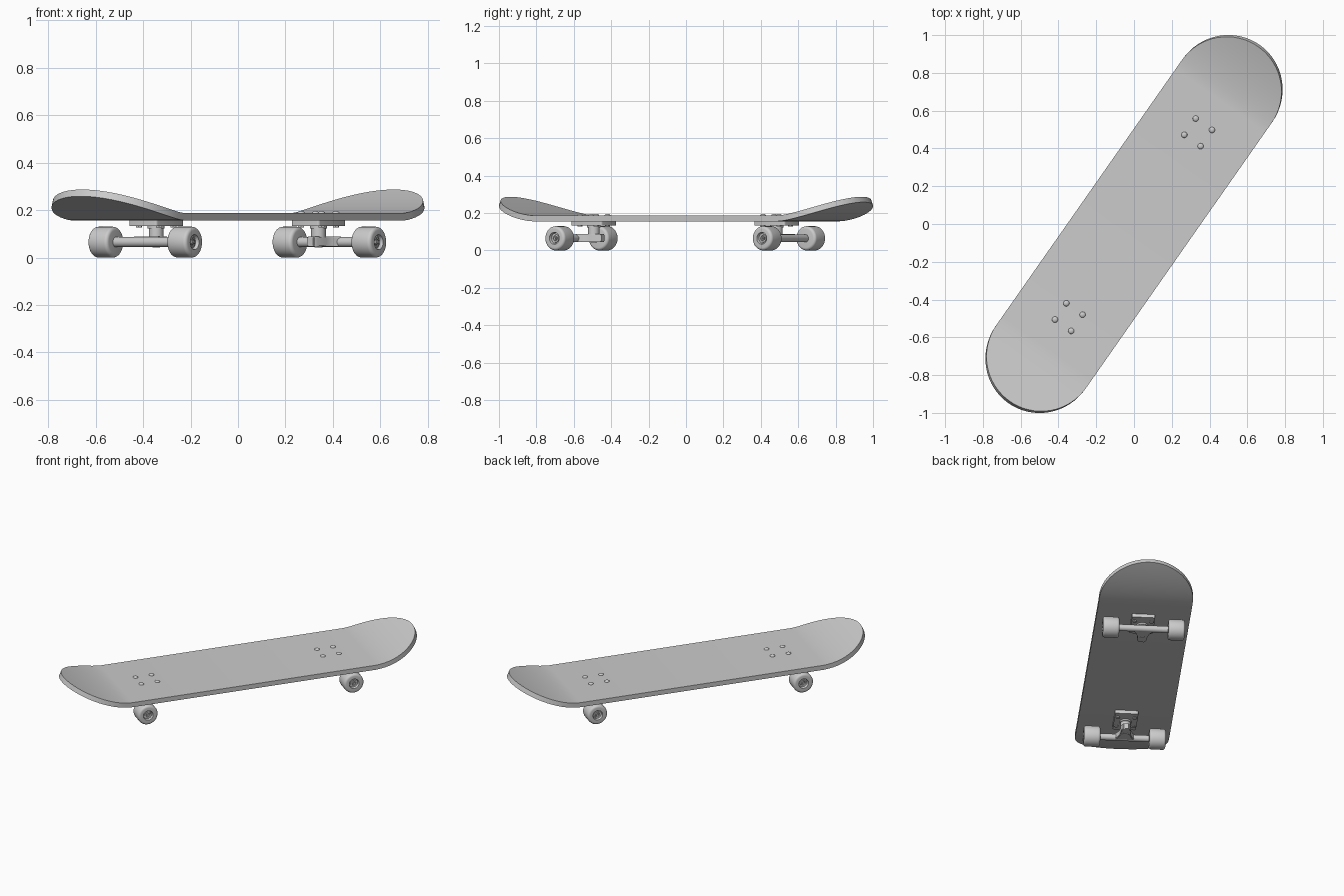
import bpy, bmesh, math
from mathutils import Matrix, Vector

if "Cube" in bpy.data.objects:
    bpy.data.objects.remove(bpy.data.objects["Cube"], do_unlink=True)

GREY = bpy.data.materials.new("light_grey")
GREY.use_nodes = True
GREY.diffuse_color = (0.6, 0.6, 0.6, 1)
GREY.node_tree.nodes["Principled BSDF"].inputs["Base Color"].default_value = (0.6, 0.6, 0.6, 1)

# The board is modelled along local y and turned in plan afterwards
TURN = math.radians(-35)
PLATE_Y, AXLE_Y, AXLE_Z = 0.597, 0.677, 0.065
BOLT = 0.0525


def finish(name, bm, angle=35):
    bmesh.ops.recalc_face_normals(bm, faces=bm.faces)
    mesh = bpy.data.meshes.new(name)
    bm.to_mesh(mesh)
    bm.free()
    mesh.materials.append(GREY)
    obj = bpy.data.objects.new(name, mesh)
    bpy.context.collection.objects.link(obj)
    obj.rotation_euler.z = TURN
    bpy.ops.object.select_all(action='DESELECT')
    obj.select_set(True)
    bpy.context.view_layer.objects.active = obj
    bpy.ops.object.shade_smooth_by_angle(angle=math.radians(angle))
    return obj


def lathe(bm, profile, matrix, steps=32):
    """Spin (height, radius) points about z, then place the result."""
    verts = [bm.verts.new((r, 0, h)) for h, r in profile]
    edges = [bm.edges.new(pair) for pair in zip(verts, verts[1:])]
    bmesh.ops.spin(bm, geom=verts + edges, axis=(0, 0, 1), cent=(0, 0, 0),
                   angle=math.tau, steps=steps, use_duplicate=False)
    new = [v for v in bm.verts if not v.tag]
    bmesh.ops.remove_doubles(bm, verts=new, dist=0.0001)
    for v in bm.verts:
        if not v.tag:
            v.co = matrix @ v.co
            v.tag = True


def disc(bm, x, y, z0, z1, r, steps=24):
    lathe(bm, [(z0, 0), (z0, r), (z1, r), (z1, 0)], Matrix.Translation((x, y, 0)), steps)


def prism(bm, outline, z0, z1):
    face = bm.faces.new([bm.verts.new((x, y, z0)) for x, y in outline])
    res = bmesh.ops.extrude_face_region(bm, geom=[face])
    top = [g for g in res["geom"] if isinstance(g, bmesh.types.BMVert)]
    bmesh.ops.translate(bm, verts=top, vec=(0, 0, z1 - z0))


# Deck: rounded ends that kick upwards, thickness square to the slope
HALF_W, CAP_Y, KICK_Y, TOP_Z, THICK = 0.29, 0.856, 0.80, 0.187, 0.031
KICK_LEN, KICK_RISE = 0.346, 0.1


def section(y, w):
    t = max(0, abs(y) - KICK_Y) / KICK_LEN
    slope = math.copysign(1.5 * KICK_RISE / KICK_LEN * t ** 0.5, y)
    top = Vector((0, y, TOP_Z + KICK_RISE * t ** 1.5))
    low = top - THICK * Vector((0, -slope, 1)).normalized()
    return [(-w, *top.yz), (w, *top.yz), (w, *low.yz), (-w, *low.yz)]


half = [(KICK_Y, HALF_W), (0.83, HALF_W)]
half += [(CAP_Y + HALF_W * math.sin(a), HALF_W * math.cos(a))
         for a in (math.pi / 2 * i / 16 for i in range(17))]
stations = [(-y, w) for y, w in reversed(half)] + half
bm = bmesh.new()
rings = [[bm.verts.new(co) for co in section(y, w)] for y, w in stations]
for a, b in zip(rings, rings[1:]):
    for i in range(4):
        j = (i + 1) % 4
        bm.faces.new((a[i], a[j], b[j], b[i]))
bmesh.ops.remove_doubles(bm, verts=bm.verts, dist=0.0001)
finish("deck", bm)
truck = []

# Base plate with rounded corners
bm = bmesh.new()
outline = []
for k, (sx, sy) in enumerate(((1, 1), (-1, 1), (-1, -1), (1, -1))):
    for j in range(5):
        a = math.pi / 2 * (k + j / 4)
        outline.append((sx * 0.061 + 0.011 * math.cos(a),
                        PLATE_Y + sy * 0.09 + 0.011 * math.sin(a)))
prism(bm, outline, 0.133, 0.157)
truck.append(finish("base_plate", bm))

# Domed bolts above the deck and hex nuts below the plate
bolts, nuts = bmesh.new(), bmesh.new()
for sx in (-1, 1):
    for sy in (-1, 1):
        place = Matrix.Translation((sx * BOLT, PLATE_Y + sy * BOLT, TOP_Z))
        dome = [(0.009 * math.sin(a), 0.016 * math.cos(a))
                for a in (math.pi / 2 * i / 5 for i in range(6))]
        lathe(bolts, [(-0.005, 0.016)] + dome, place, 16)
        disc(nuts, sx * BOLT, PLATE_Y + sy * BOLT, 0.127, 0.135, 0.014, 6)
truck.append(finish("deck_bolts", bolts, 60))
truck.append(finish("plate_nuts", nuts))

# Bushing, washer and kingpin nut
bm = bmesh.new()
disc(bm, 0, PLATE_Y, 0.085, 0.125, 0.031)
disc(bm, 0, PLATE_Y, 0.122, 0.135, 0.036)
disc(bm, 0, PLATE_Y, 0.043, 0.06, 0.018, 6)
truck.append(finish("kingpin", bm))

# Hanger: tapers from the axle to a rounded nose
bm = bmesh.new()
right = [(0.07, AXLE_Y), (0.045, 0.645), (0.031, 0.605), (0.029, 0.555), (0.018, 0.537)]
prism(bm, right + [(-x, y) for x, y in reversed(right)], 0.046, 0.088)
bmesh.ops.bevel(bm, geom=list(bm.edges), offset=0.004, segments=2, affect='EDGES')
truck.append(finish("hanger", bm))

# Axle tube
side = Matrix.Rotation(math.pi / 2, 4, 'Y')
bm = bmesh.new()
lathe(bm, [(-0.19, 0), (-0.19, 0.021), (0.19, 0.021), (0.19, 0)],
      Matrix.Translation((0, AXLE_Y, AXLE_Z)) @ side)
truck.append(finish("axle", bm))

# Wheels: cylindrical tread with rounded rims, recessed hub and axle nut outside
EDGE, RADIUS, FILLET = 0.051, 0.065, 0.015
rim = [(EDGE - FILLET + FILLET * math.sin(a), RADIUS - FILLET + FILLET * math.cos(a))
       for a in (math.pi / 2 * i / 5 for i in range(6))]
hub = [(0.051, 0.032), (0.036, 0.028), (0.036, 0.022),
       (0.04, 0.021), (0.04, 0.015), (0.036, 0.014), (0.036, 0)]
tread = [(-EDGE, 0)] + [(-h, r) for h, r in reversed(rim)] + rim + hub
for name, sx in (("right_wheel", 1), ("left_wheel", -1)):
    place = (Matrix.Translation((sx * 0.203, AXLE_Y, AXLE_Z))
             @ Matrix.Rotation(sx * math.pi / 2, 4, 'Y'))
    bm = bmesh.new()
    lathe(bm, tread, place, 40)
    truck.append(finish(name, bm))
    bm = bmesh.new()
    lathe(bm, [(0.03, 0), (0.03, 0.012), (0.044, 0.012), (0.044, 0)], place, 6)
    lathe(bm, [(0.04, 0), (0.04, 0.006), (0.05, 0.006), (0.05, 0)], place, 12)
    truck.append(finish(name + "_nut", bm))

# Second truck: the same parts turned half round, both shifted slightly to the front
shift = Matrix.Rotation(TURN, 3, 'Z') @ Vector((0, -0.005, 0))
for obj in truck:
    twin = obj.copy()
    twin.name = "front_" + obj.name
    obj.name = "back_" + obj.name
    bpy.context.collection.objects.link(twin)
    twin.rotation_euler.z = TURN + math.pi
    obj.location = twin.location = shift
